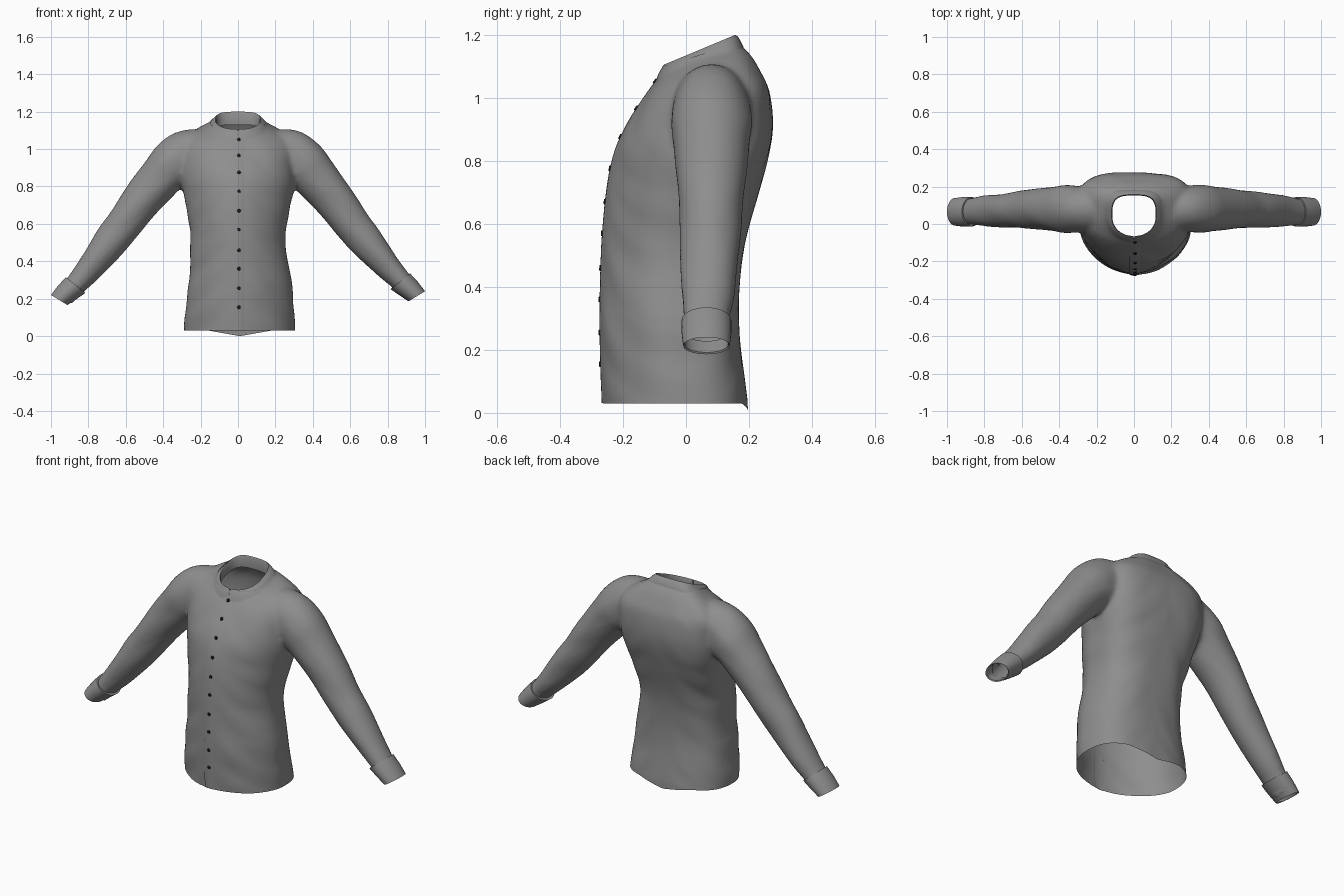
import bpy, bmesh, math
from mathutils import Vector, noise
from mathutils.bvhtree import BVHTree

if "Cube" in bpy.data.objects:
    bpy.data.objects.remove(bpy.data.objects["Cube"])


def clamp(v):
    return max(0.0, min(1.0, v))


def spline(rows, n):
    """Catmull-Rom interpolation of section rows."""
    out = []
    for i in range(len(rows) - 1):
        p = [rows[max(i - 1, 0)], rows[i], rows[i + 1], rows[min(i + 2, len(rows) - 1)]]
        for k in range(n):
            t = k / n
            out.append([0.5 * (2 * b + (c - a) * t + (2 * a - 5 * b + 4 * c - d) * t * t
                               + (3 * b - a - 3 * c + d) * t ** 3) for a, b, c, d in zip(*p)])
    return out + [list(rows[-1])]


def spow(v, e):
    return math.copysign(abs(v) ** e, v)


def torso_ring(row, angles):
    """Row: front y, front z, back y, back z, half width."""
    fy, fz, by, bz, hw = row
    e_front = 2 / (1.78 + .37 * clamp((fz - .75) / .3))
    e_back = 2 / (2.8 + .5 * clamp((fz - .5) / .3))
    pts = []
    for a in angles:
        c, s = math.cos(a), math.sin(a)
        e = e_back if s > 0 else e_front
        t = 0.5 + 0.5 * spow(s, e)
        pts.append(Vector((hw * spow(c, e), fy + (by - fy) * t, fz + (bz - fz) * t)))
    return pts


def sleeve_ring(row, side, n=32):
    """Row: upper x, z, lower x, z, centre y, half depth. The right wrist sits a little higher."""
    ux, uz, lx, lz, yc, ry = row
    lift = .02 * clamp(((ux + lx) / 2 - .6) / .25) if side > 0 else 0
    pts = []
    for i in range(n):
        a = 2 * math.pi * i / n
        t = 0.5 + 0.5 * math.sin(a)
        pts.append(Vector((side * (lx + (ux - lx) * t), yc + ry * math.cos(a),
                           lz + (uz - lz) * t + lift)))
    return pts


def loft(bm, rings, closed=True, caps=False):
    vs = [[bm.verts.new(p) for p in r] for r in rings]
    n = len(vs[0])
    for a, b in zip(vs, vs[1:]):
        for i in range(n if closed else n - 1):
            j = (i + 1) % n
            bm.faces.new((a[i], a[j], b[j], b[i]))
    if caps:
        bm.faces.new(vs[0])
        bm.faces.new(vs[-1])


def material(name, v):
    m = bpy.data.materials.new(name)
    m.diffuse_color = (v, v, v, 1)
    m.use_nodes = True
    m.node_tree.nodes["Principled BSDF"].inputs["Base Color"].default_value = m.diffuse_color
    return m


cloth = material("cloth_grey", .27)
dark = material("button_dark", .01)


def finish(name, bm, angle=40, recalc=True, mat=cloth):
    if recalc:
        bmesh.ops.recalc_face_normals(bm, faces=bm.faces)
    me = bpy.data.meshes.new(name)
    bm.to_mesh(me)
    bm.free()
    ob = bpy.data.objects.new(name, me)
    me.materials.append(mat)
    bpy.context.collection.objects.link(ob)
    bpy.ops.object.select_all(action='DESELECT')
    ob.select_set(True)
    bpy.context.view_layer.objects.active = ob
    bpy.ops.object.shade_smooth_by_angle(angle=math.radians(angle))
    return ob


# Torso and sleeve solids
torso = [(-.26, -.06, .207, -.06, .30), (-.267, .1, .188, .1, .293), (-.271, .25, .17, .25, .279),
         (-.27, .4, .17, .4, .262), (-.264, .55, .19, .55, .256), (-.25, .7, .232, .7, .281),
         (-.227, .82, .264, .82, .303), (-.188, .91, .275, .92, .312), (-.138, .99, .265, 1.02, .31),
         (-.103, 1.04, .238, 1.08, .275), (-.083, 1.065, .205, 1.135, .21),
         (-.075, 1.09, .172, 1.17, .15), (-.07, 1.14, .165, 1.22, .13)]
sleeve = [(.10, 1.06, .10, .86, .08, .10), (.22, 1.105, .20, .83, .08, .12),
          (.34, 1.09, .25, .80, .08, .126), (.438, 1.018, .29, .80, .08, .13),
          (.513, .912, .333, .763, .08, .12), (.61, .777, .45, .64, .079, .108),
          (.69, .652, .546, .523, .078, .098), (.76, .558, .618, .438, .074, .091),
          (.852, .402, .746, .308, .072, .083), (.915, .31, .825, .238, .065, .074),
          (.975, .235, .89, .175, .065, .07)]
bm = bmesh.new()
full = [2 * math.pi * i / 64 for i in range(64)]
loft(bm, [torso_ring(r, full) for r in spline(torso, 4)], caps=True)
for side in (1, -1):
    loft(bm, [sleeve_ring(r, side) for r in spline(sleeve, 4)], caps=True)
solid = finish("shirt_solid", bm)

# Fuse the solids into one skin
rm = solid.modifiers.new("fuse", 'REMESH')
rm.mode = 'VOXEL'
rm.voxel_size = 0.011
sm = solid.modifiers.new("soften", 'SMOOTH')
sm.factor = 0.5
sm.iterations = 10
dg = bpy.context.evaluated_depsgraph_get()
bm = bmesh.new()
bm.from_object(solid, dg)
bpy.data.objects.remove(solid)


def cut(co, no, test=lambda v: True):
    fs = [f for f in bm.faces if all(test(v.co) for v in f.verts)]
    geom = fs + list({e for f in fs for e in f.edges}) + list({v for f in fs for v in f.verts})
    bmesh.ops.bisect_plane(bm, geom=geom, plane_co=co, plane_no=no, clear_outer=True)


# Open the hem, neck and wrists
cut((0, 0, .03), (0, 0, -1))
cut((0, .08, 1.148), (0, -.31, 1), lambda c: abs(c.x) < .25 and c.z > .8)
for side in (1, -1):
    cut((side * .925, 0, .235 if side > 0 else .215), (side * .73, 0, -.68),
        lambda c: c.x * side > .75)

# Soft cloth folds, slight sway to the right and the dipped back tail
bm.normal_update()
for v in bm.verts:
    c = v.co.copy()
    fold = noise.noise(Vector((c.x * 5, c.y * 5, c.z * 9 + abs(c.x) * 6)))
    v.co += v.normal * fold * .006 * min(1, abs(c.x) / .12)
    if abs(c.x) < .33:
        v.co.x += .01 * clamp((.5 - c.z) / .2)
    if abs(c.z - .03) < 1e-3:
        v.co.z = .03
        if c.y > .1:
            v.co.z -= .03 * max(0, 1 - abs(c.x) / .17)
bm.normal_update()
tree = BVHTree.FromBMesh(bm)
finish("shirt_body", bm, 60, recalc=False)


def front(x, z):
    hit = tree.ray_cast(Vector((x, -1, z)), Vector((0, 1, 0)))
    return (hit[0], hit[1]) if hit[0] else (Vector((x, -.085, z)), Vector((0, -1, 0)))


# Button placket, raised along its left edge
bm = bmesh.new()
strip = []
for i in range(49):
    z = .032 + (1.075 - .032) * i / 48
    row = [front(x, z)[0] for x in (-.025, -.025, -.01, .005, .02, .04)]
    for p, off in zip(row, (0, .005, .005, .004, .003, -.001)):
        p.y -= off
    strip.append(row)
loft(bm, strip, closed=False)
finish("placket", bm)

# Buttons
for z in (1.05, .965, .875, .775, .67, .57, .46, .36, .255, .155):
    p, nrm = front(.005, z)
    if nrm.y > 0:
        nrm = -nrm
    bm = bmesh.new()
    bmesh.ops.create_cone(bm, cap_ends=True, segments=16, radius1=.010, radius2=.008, depth=.006)
    ob = finish("button", bm, mat=dark)
    ob.location = p + nrm * .005
    ob.rotation_euler = nrm.to_track_quat('Z', 'Y').to_euler()

# Folded collar, meeting at the front
bm = bmesh.new()
gap = math.radians(1)
span = [-math.pi / 2 + gap + (2 * math.pi - 2 * gap) * i / 72 for i in range(73)]
collar = [(-.097, 1.05, .188, 1.142, .172), (-.088, 1.075, .181, 1.165, .158),
          (-.074, 1.1, .166, 1.193, .13), (-.068, 1.106, .157, 1.2, .12),
          (-.064, 1.098, .152, 1.19, .116), (-.068, 1.06, .155, 1.13, .12)]
loft(bm, [torso_ring(r, span) for r in collar], closed=False)
finish("collar", bm)

# Cuffs
for side in (1, -1):
    bm = bmesh.new()
    rows = [(.912, .308, .826, .24, .065, .073), (.92, .315, .816, .231, .065, .079),
            (.962, .27, .863, .198, .065, .079), (1.0, .22, .912, .166, .065, .074),
            (.994, .222, .914, .172, .065, .069), (.955, .268, .872, .208, .065, .072)]
    loft(bm, [sleeve_ring(r, side, 40) for r in rows])
    finish("cuff", bm)
